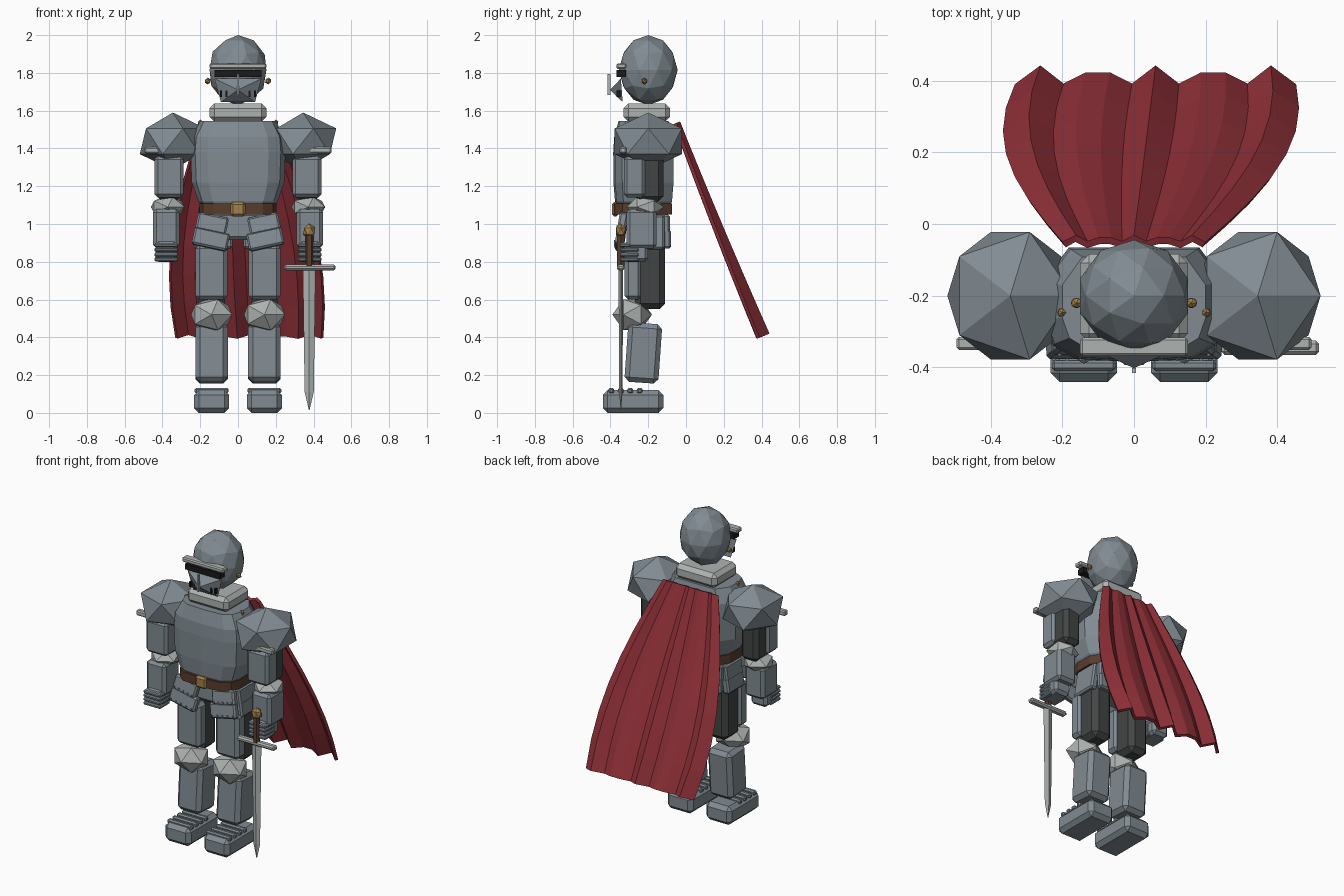
import bpy, bmesh, math
from mathutils import Matrix, Vector

if "Cube" in bpy.data.objects:
    bpy.data.objects.remove(bpy.data.objects["Cube"])


def mat(name, r, g, b):
    m = bpy.data.materials.new(name)
    m.diffuse_color = (r, g, b, 1)
    m.use_nodes = True
    m.node_tree.nodes["Principled BSDF"].inputs["Base Color"].default_value = m.diffuse_color
    return m


STEEL = mat("steel", .22, .26, .29)
LIGHT = mat("light_steel", .42, .45, .44)
DARK = mat("dark_mail", .055, .06, .06)
GOLD = mat("brass", .36, .22, .07)
BROWN = mat("leather", .10, .045, .025)
RED = mat("red_cloth", .28, .03, .04)
SLIT = mat("black", .01, .01, .012)


def finish(name, bm, m):
    bmesh.ops.recalc_face_normals(bm, faces=bm.faces[:])
    me = bpy.data.meshes.new(name)
    bm.to_mesh(me)
    bm.free()
    me.materials.append(m)
    ob = bpy.data.objects.new(name, me)
    bpy.context.collection.objects.link(ob)
    return ob


def box(name, c, size, m, bevel=.02, rot=(0, 0, 0)):
    """Chamfered box, rotated about its centre."""
    bm = bmesh.new()
    bmesh.ops.create_cube(bm, size=1)
    bmesh.ops.scale(bm, vec=size, verts=bm.verts[:])
    if bevel:
        bmesh.ops.bevel(bm, geom=bm.edges[:], offset=bevel, segments=1, affect='EDGES')
    ob = finish(name, bm, m)
    ob.location = c
    ob.rotation_euler = rot
    return ob


def ico(name, c, r, m, sub=1, tilt=0):
    """Faceted ball; tilt turns its pole forward."""
    bm = bmesh.new()
    bmesh.ops.create_icosphere(bm, subdivisions=sub, radius=1)
    bmesh.ops.rotate(bm, cent=(0, 0, 0), matrix=Matrix.Rotation(tilt, 3, 'X'), verts=bm.verts[:])
    bmesh.ops.scale(bm, vec=r, verts=bm.verts[:])
    ob = finish(name, bm, m)
    ob.location = c
    return ob


def loft(name, c, profile, rings, m):
    """Skin a profile through rings of (half width, half depth, z)."""
    bm = bmesh.new()
    rows = [[bm.verts.new((c[0] + px * w, c[1] + py * d, z)) for px, py in profile]
            for w, d, z in rings]
    n = len(profile)
    for a, b in zip(rows, rows[1:]):
        for i in range(n):
            bm.faces.new((a[i], a[(i + 1) % n], b[(i + 1) % n], b[i]))
    bm.faces.new(rows[0])
    bm.faces.new(rows[-1])
    return finish(name, bm, m)


# Helmet, brow, eye slit and collar
ico("helmet", (0, -.2, 1.815), (.158, .156, .185), STEEL, sub=2)
box("brow_band", (0, -.342, 1.836), (.3, .052, .03), LIGHT, .007)
box("eye_slit", (0, -.342, 1.797), (.25, .05, .036), SLIT, 0)
box("collar", (0, -.207, 1.59), (.30, .246, .095), LIGHT, .025)

# Pointed visor with nose ridge and breathing holes
bm = bmesh.new()
base = [bm.verts.new(p) for p in ((-.125, -.345, 1.77), (.125, -.345, 1.77),
                                  (.09, -.335, 1.645), (-.09, -.335, 1.645))]
tip = bm.verts.new((0, -.402, 1.71))
bm.faces.new(base)
for i in range(4):
    bm.faces.new((base[i], base[(i + 1) % 4], tip))
finish("visor", bm, STEEL)
box("nose_ridge", (0, -.408, 1.738), (.012, .014, .11), LIGHT, 0)

# Breastplate, belt, hips
P = [(0, -1.04), (.64, -.98), (.9, -.74), (1, -.3), (1, .4), (.72, 1),
     (-.72, 1), (-1, .4), (-1, -.3), (-.9, -.74), (-.64, -.98)]
loft("breastplate", (0, -.222), P, [(.17, .13, 1.08), (.21, .148, 1.12), (.245, .156, 1.22),
     (.252, .157, 1.38), (.245, .152, 1.46), (.2, .13, 1.545)], STEEL)
loft("belt", (0, -.225), P, [(.205, .152, 1.05), (.205, .152, 1.108)], BROWN)
box("belt_buckle", (0, -.375, 1.078), (.078, .035, .076), GOLD, .012)
box("hip_mail", (0, -.205, .99), (.36, .21, .15), STEEL, .02)

for s, side in ((-1, "left"), (1, "right")):
    # Helmet and cape fittings
    ico(f"{side}_visor_pivot", (s * .16, -.22, 1.757), (.018, .016, .018), GOLD)
    ico(f"{side}_cape_clasp", (s * .2, -.247, 1.535), (.015, .015, .018), GOLD)
    for x in (.06, .09):
        box(f"{side}_breath_hole", (s * x, -.357, 1.69), (.011, .022, .035), SLIT, 0)

    # Shoulder and arm
    ico(f"{side}_pauldron", (s * .345, -.2, 1.438), (.196, .209, .152), STEEL)
    box(f"{side}_pauldron_rim", (s * .42, -.333, 1.39), (.15, .036, .034), LIGHT, .007)
    box(f"{side}_arm_mail", (s * .365, -.195, 1.25), (.125, .15, .26), DARK, .025)
    box(f"{side}_upper_arm_plate", (s * .365, -.272, 1.25), (.155, .115, .22), STEEL, .018)
    ico(f"{side}_elbow_cap", (s * .372, -.215, 1.09), (.1, .1, .062), LIGHT, tilt=math.pi / 2)
    box(f"{side}_forearm", (s * .38, -.235, .975), (.138, .16, .21), STEEL, .018)
    box(f"{side}_gauntlet", (s * .38, -.265, .855), (.115, .13, .11), STEEL, .018)
    for k in range(4):
        box(f"{side}_finger", (s * .38, -.3, .813 + k * .025), (.125, .1, .021), STEEL, .006)

    # Tilted two-layer front tassets with rivets, plus side and back plates
    for k, (z, y, w) in enumerate(((1.0, -.335, .165), (.92, -.348, .19))):
        x = s * (.138 + .006 * k)
        rot = (-math.radians(10), s * -math.radians(12), 0)
        plate = box(f"{side}_tasset", (x, y, z), (w, .045, .095), STEEL, .01, rot)
        M = Matrix.LocRotScale(plate.location, plate.rotation_euler, None)
        for j in range(5):
            p = M @ Vector(((j - 2) * w * .2, -.023, -.03))
            box(f"{side}_tasset_rivet", p, (.009, .009, .009), STEEL, 0)
        box(f"{side}_side_tasset", (s * (.19 + .012 * k), -.2, z - .005), (.045, .17, .1),
            STEEL, .01, (0, s * -math.radians(8), 0))
        box(f"{side}_back_tasset", (s * .11, -.105 + .005 * k, z), (.16, .04, .1), STEEL, .01)

    # Leg
    box(f"{side}_thigh_mail", (s * .14, -.19, .74), (.14, .16, .38), DARK, .03)
    box(f"{side}_thigh_plate", (s * .14, -.28, .745), (.168, .09, .29), STEEL, .02)
    ico(f"{side}_knee_cap", (s * .14, -.285, .52), (.122, .105, .095), LIGHT, tilt=math.pi / 2)
    box(f"{side}_shin", (s * .14, -.226, .317), (.172, .18, .315), STEEL, .025,
        (-math.radians(4), 0, 0))
    box(f"{side}_boot", (s * .14, -.28, .06), (.185, .32, .12), STEEL, .025)
    for k in range(4):
        box(f"{side}_boot_lame", (s * .14, -.395 + k * .05, .118), (.178, .03, .03), STEEL, .008)

# Sword held in the right hand, point down
SX, SY = .377, -.345
D = [(0, -1), (1, 0), (0, 1), (-1, 0)]
HEX = [(math.cos(i * math.pi / 3), math.sin(i * math.pi / 3)) for i in range(6)]
ico("sword_pommel", (SX, SY, .962), (.036, .03, .04), GOLD)
loft("sword_grip", (SX, SY), HEX, [(.022, .022, .77), (.022, .022, .945)], BROWN)
box("sword_guard", (SX + .003, SY, .77), (.272, .04, .03), LIGHT, .009)
loft("sword_blade", (SX, SY), D, [(.002, .001, .015), (.024, .009, .11),
                                  (.034, .012, .765)], LIGHT)

# Pleated cape, swept back and swaying to one side
COLS, ROWS = 12, 7
bm = bmesh.new()
grid = []
for r in range(ROWS + 1):
    t = r / ROWS
    half = .195 + .21 * math.sin(2 * t)
    row = []
    for j in range(COLS + 1):
        fold = (.01 + .02 * t) * math.cos(.8 * math.pi * (j - 6))
        row.append(bm.verts.new(((j / 6 - 1) * half + .06 * t,
                                 -.05 + .43 * t + .025 * t * t + .93 * fold,
                                 1.535 - 1.13 * t + .37 * fold)))
    grid.append(row)
for a, b in zip(grid, grid[1:]):
    for j in range(COLS):
        bm.faces.new((a[j], a[j + 1], b[j + 1], b[j]))
cape = finish("cape", bm, RED)
sol = cape.modifiers.new("thickness", 'SOLIDIFY')
sol.thickness = .02
sol.offset = 0
